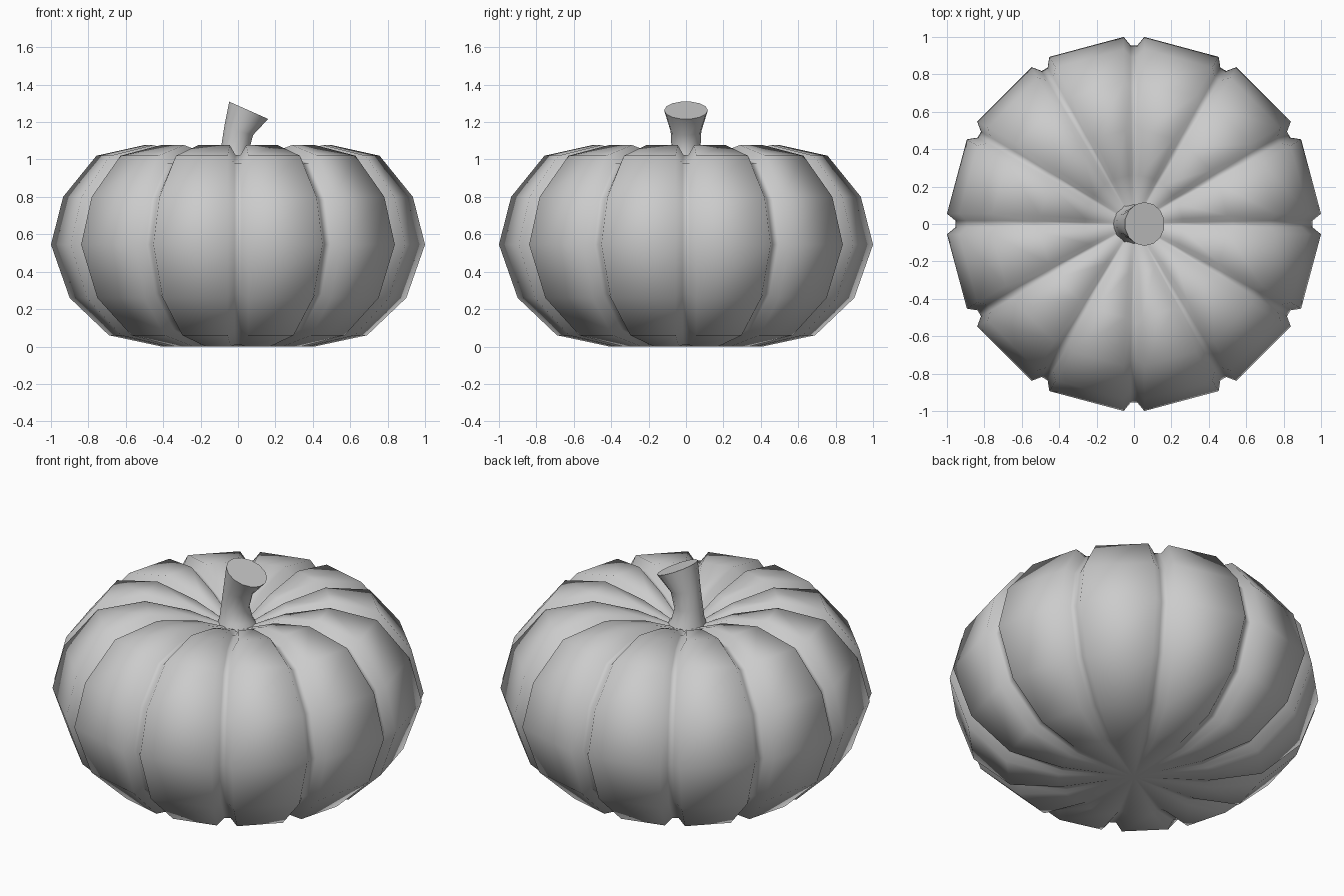
import bpy, bmesh, math
from mathutils import Vector, Matrix

cube = bpy.data.objects.get("Cube")
if cube:
    bpy.data.objects.remove(cube, do_unlink=True)

grey = bpy.data.materials.new("plain_grey")
grey.use_nodes = True
colour = (0.6, 0.6, 0.6, 1)
grey.diffuse_color = colour
grey.node_tree.nodes["Principled BSDF"].inputs["Base Color"].default_value = colour


def loft(name, rings, tip=None, base=None):
    """Skin a stack of equal rings; close each end with a fan or one flat face."""
    bm = bmesh.new()
    rows = [[bm.verts.new(p) for p in ring] for ring in rings]
    n = len(rows[0])
    for low, high in zip(rows, rows[1:]):
        for i in range(n):
            j = (i + 1) % n
            bm.faces.new((low[i], low[j], high[j], high[i]))
    for row, centre in ((rows[0], base), (rows[-1], tip)):
        if centre is None:
            bm.faces.new(row)
        else:
            mid = bm.verts.new(centre)
            for i in range(n):
                bm.faces.new((row[i], row[(i + 1) % n], mid))
    bmesh.ops.recalc_face_normals(bm, faces=bm.faces)
    mesh = bpy.data.meshes.new(name)
    bm.to_mesh(mesh)
    bm.free()
    mesh.materials.append(grey)
    mesh.shade_smooth()
    obj = bpy.data.objects.new(name, mesh)
    bpy.context.collection.objects.link(obj)
    return obj


# Ribbed body: rib radius, rib height, groove radius, groove height, width factor
PROFILE = [
    (0.41, 0.00, 0.39, 0.01, 0.7),
    (0.69, 0.06, 0.655, 0.09, 1),
    (0.90, 0.26, 0.86, 0.28, 1),
    (1.00, 0.545, 0.955, 0.545, 1),
    (0.935, 0.80, 0.895, 0.785, 1),
    (0.757, 1.02, 0.73, 0.98, 1),
    (0.50, 1.077, 0.53, 1.025, 0.8),
    (0.26, 1.025, 0.26, 0.995, 0.5),
]
RIBS = 12


def ribbed_ring(rib_r, rib_z, groove_r, groove_z, width):
    points = []
    for i in range(RIBS):
        turn = Matrix.Rotation(math.tau * i / RIBS, 3, 'Z')
        rib, groove = 0.055 * width, 0.018 * width
        points += [turn @ Vector(p) for p in (
            (rib_r, -rib, rib_z), (groove_r, -groove, groove_z),
            (groove_r, groove, groove_z), (rib_r, rib, rib_z))]
    return points


loft("pumpkin_body", [ribbed_ring(*row) for row in PROFILE],
     tip=(0, 0, 0.91), base=(0, 0, 0))

# Bent stem: centre x, centre z, radius, tilt in degrees
STEM = [
    (0.0, 0.91, 0.122, 0),
    (-0.012, 0.98, 0.09, 4),
    (-0.017, 1.05, 0.077, 8),
    (0.003, 1.15, 0.082, 14),
    (0.057, 1.263, 0.117, 24),
]


def stem_ring(x, z, radius, tilt):
    turn = Matrix.Rotation(math.radians(tilt), 3, 'Y')
    angles = [math.tau * (i + 0.5) / 14 for i in range(14)]
    return [Vector((x, 0, z)) + turn @ Vector((radius * math.cos(a), radius * math.sin(a), 0))
            for a in angles]


stem = loft("stem", [stem_ring(*row) for row in STEM])
bpy.ops.object.select_all(action='DESELECT')
stem.select_set(True)
bpy.context.view_layer.objects.active = stem
bpy.ops.object.shade_smooth_by_angle(angle=math.radians(40))
